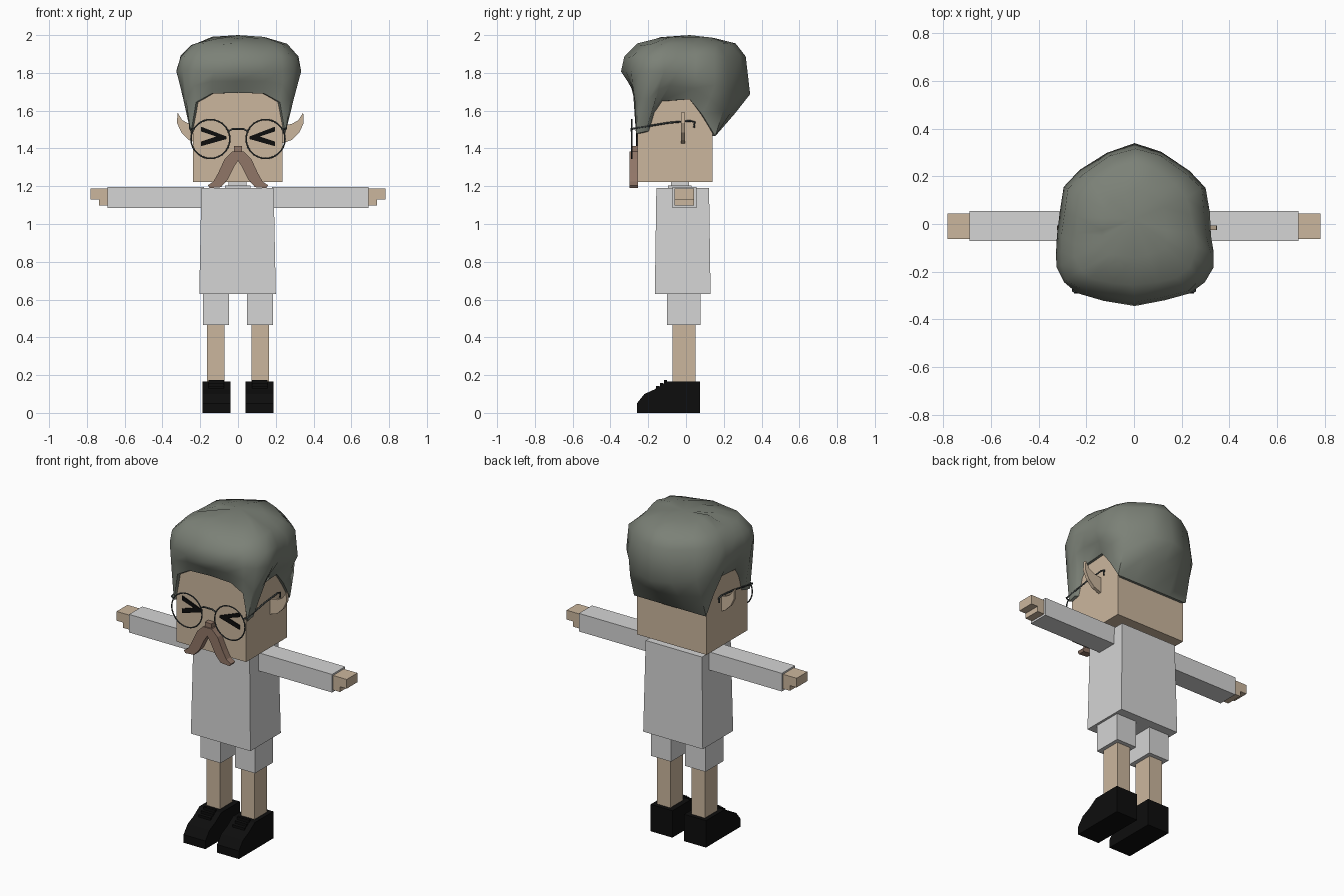
import bpy, bmesh, math, random
from mathutils import Vector

cube = bpy.data.objects.get("Cube")
if cube:
    bpy.data.objects.remove(cube, do_unlink=True)
random.seed(4)


def material(name, rgb):
    m = bpy.data.materials.new(name)
    m.use_nodes = True
    m.diffuse_color = (*rgb, 1)
    m.node_tree.nodes["Principled BSDF"].inputs["Base Color"].default_value = (*rgb, 1)
    return m


SKIN = material("skin", (0.60, 0.47, 0.34))
CLOTH = material("pale grey cloth", (0.66, 0.66, 0.66))
HAIR = material("grey hair", (0.20, 0.22, 0.185))
BROWN = material("brown moustache", (0.28, 0.18, 0.135))
BLACK = material("black", (0.004, 0.004, 0.004))
WIRE = material("dark wire", (0.05, 0.06, 0.06))


def finish(name, bm, mat):
    bmesh.ops.recalc_face_normals(bm, faces=bm.faces)
    me = bpy.data.meshes.new(name)
    bm.to_mesh(me)
    bm.free()
    me.materials.append(mat)
    ob = bpy.data.objects.new(name, me)
    bpy.context.collection.objects.link(ob)
    return ob


def box(name, x, y, z, mat, taper=1.0):
    """Box from ranges; taper scales the top face."""
    bm = bmesh.new()
    bmesh.ops.create_cube(bm, size=1)
    for v in bm.verts:
        k = taper if v.co.z > 0 else 1
        v.co = [(r[0] + r[1]) / 2 + c * s * (r[1] - r[0])
                for r, c, s in zip((x, y, z), v.co, (k, k, 1))]
    return finish(name, bm, mat)


def prism(name, outline, depth, axis, mat):
    """Extrude an (a, z) outline along the x or y axis."""
    bm = bmesh.new()
    place = (lambda a, z, d: (d, a, z)) if axis == "x" else (lambda a, z, d: (a, d, z))
    rings = [[bm.verts.new(place(a, z, d)) for a, z in outline] for d in depth]
    n = len(outline)
    for r in rings:
        bm.faces.new(r)
    for i in range(n):
        j = (i + 1) % n
        bm.faces.new((rings[0][i], rings[0][j], rings[1][j], rings[1][i]))
    return finish(name, bm, mat)


def wire(name, points, radius=0.005):
    cu = bpy.data.curves.new(name, "CURVE")
    cu.dimensions = "3D"
    cu.bevel_depth = radius
    cu.bevel_resolution = 1
    cu.use_fill_caps = True
    sp = cu.splines.new("POLY")
    sp.points.add(len(points) - 1)
    for p, co in zip(sp.points, points):
        p.co = (*co, 1)
    cu.materials.append(WIRE)
    bpy.context.collection.objects.link(bpy.data.objects.new(name, cu))


def span(s, a, b):
    return tuple(sorted((s * a, s * b)))


# Body and head
box("shirt", (-0.205, 0.2), (-0.165, 0.13), (0.63, 1.19), CLOTH, 0.945)
box("lower_collar", (-0.07, 0.065), (-0.095, 0.03), (1.18, 1.205), CLOTH)
box("upper_collar", (-0.05, 0.045), (-0.08, 0.015), (1.2, 1.225), CLOTH)
box("head", (-0.238, 0.235), (-0.257, 0.14), (1.222, 1.76), SKIN)
box("nose", (-0.022, 0.022), (-0.29, -0.25), (1.383, 1.412), BROWN)

shoe = [(0.075, 0), (0.075, 0.165), (-0.105, 0.165), (-0.165, 0.125),
        (-0.22, 0.1), (-0.26, 0.05), (-0.26, 0)]
ear = [(0.23, 1.425), (0.285, 1.445), (0.325, 1.485), (0.348, 1.535),
       (0.345, 1.59), (0.32, 1.55), (0.285, 1.53), (0.23, 1.52)]
whisker = [(0, 1.385), (0.03, 1.385), (0.07, 1.345), (0.105, 1.27), (0.13, 1.225),
           (0.16, 1.205), (0.15, 1.19), (0.09, 1.195), (0.055, 1.235),
           (0.02, 1.305), (0, 1.335)]
eye = [(0.06, 1.463), (0.195, 1.515), (0.195, 1.49), (0.115, 1.463),
       (0.195, 1.437), (0.195, 1.412), (0.06, 1.45)]

for side, s in (("left", 1), ("right", -1)):
    # Arm and stepped hand
    box(side + "_sleeve", span(s, 0.18, 0.69), (-0.072, 0.055), (1.086, 1.197), CLOTH)
    box(side + "_hand", span(s, 0.68, 0.782), (-0.062, 0.043), (1.13, 1.187), SKIN)
    box(side + "_thumb", span(s, 0.68, 0.737), (-0.062, 0.043), (1.098, 1.135), SKIN)
    # Leg, shorts and shoe
    box(side + "_short_leg", span(s, 0.048, 0.186), (-0.1, 0.076), (0.465, 0.66), CLOTH)
    box(side + "_leg", span(s, 0.072, 0.163), (-0.072, 0.05), (0.12, 0.5), SKIN)
    prism(side + "_shoe", shoe, span(s, 0.04, 0.188), "x", BLACK)
    for i in range(3):
        y, z = -0.108 - 0.022 * i, 0.168 - 0.016 * i
        box(side + "_lace", span(s, 0.075, 0.155), (y - 0.008, y + 0.008),
            (z - 0.03, z + 0.007), BLACK)
    # Face
    inset = 0 if s > 0 else 0.025
    prism(side + "_ear", [(s * (x - inset), z) for x, z in ear], (-0.026, -0.006), "y", SKIN)
    prism(side + "_moustache", [(s * x, z) for x, z in whisker], (-0.298, -0.255), "y", BROWN)
    prism(side + "_eye", [(s * x, z) for x, z in eye], (-0.264, -0.256), "y", BLACK)
    # Spectacles
    bpy.ops.mesh.primitive_torus_add(
        location=(s * 0.146, -0.288, 1.45), rotation=(math.pi / 2, 0, 0),
        major_radius=0.103, minor_radius=0.004, major_segments=28, minor_segments=6)
    rim = bpy.context.object
    rim.name = side + "_spectacle_rim"
    rim.data.materials.append(WIRE)
    wire(side + "_spectacle_arm", [
        (s * 0.235, -0.288, 1.50), (s * 0.256, -0.28, 1.505), (s * 0.256, -0.1, 1.535),
        (s * 0.256, 0.02, 1.546), (s * 0.256, 0.046, 1.54), (s * 0.256, 0.042, 1.51)])
wire("spectacle_bridge", [(-0.052, -0.288, 1.49), (-0.03, -0.29, 1.503),
                          (0.03, -0.29, 1.503), (0.052, -0.288, 1.49)])

# Hair: hem on the head, paired with the widest outline, front centre to back centre
hem = [(0, -0.272, 1.695), (0.14, -0.272, 1.69), (0.222, -0.27, 1.645),
       (0.25, -0.265, 1.478), (0.252, -0.212, 1.49), (0.252, -0.18, 1.59),
       (0.25, -0.135, 1.65), (0.25, 0.02, 1.66), (0.25, 0.085, 1.58),
       (0.245, 0.155, 1.465), (0.12, 0.155, 1.465), (0, 0.155, 1.465)]
wide = [(0, -0.345), (0.13, -0.322), (0.24, -0.293), (0.3, -0.245), (0.332, -0.18),
        (0.334, -0.12), (0.326, -0.05), (0.318, 0.05), (0.298, 0.155),
        (0.235, 0.225), (0.115, 0.3), (0, 0.342)]
columns = [(Vector(h), Vector((*w, 1.81 - 0.12 * max(0, min(1, (w[1] + 0.1) / 0.4)))))
           for h, w in zip(hem, wide)]
flip = Vector((-1, 1, 1))
columns += [(h * flip, w * Vector((-0.985, 1, 1))) for h, w in columns[-2:0:-1]]

bm = bmesh.new()
rings = []


def add_ring(points, jitter=0.0):
    rings.append([bm.verts.new(p + Vector([random.uniform(-jitter, jitter) for _ in "xyz"]))
                  for p in points])


add_ring([h * Vector((0.9, 0.9, 1)) for h, w in columns])
add_ring([h for h, w in columns])
add_ring([h.lerp(w, 0.55) for h, w in columns], 0.003)
add_ring([w for h, w in columns], 0.004)
for scale, height in ((0.94, 1.885), (0.76, 1.95), (0.42, 1.985)):
    add_ring([Vector((w.x * scale, w.y * scale, height)) for h, w in columns], 0.007)
n = len(columns)
for low, high in zip(rings, rings[1:]):
    for i in range(n):
        bm.faces.new((low[i], low[(i + 1) % n], high[(i + 1) % n], high[i]))
crown = bm.verts.new((0, 0.02, 2.0))
for i in range(n):
    bm.faces.new((rings[-1][i], rings[-1][(i + 1) % n], crown))
hair = finish("hair", bm, HAIR)
bpy.ops.object.select_all(action="DESELECT")
hair.select_set(True)
bpy.context.view_layer.objects.active = hair
bpy.ops.object.shade_smooth_by_angle(angle=math.radians(50))
